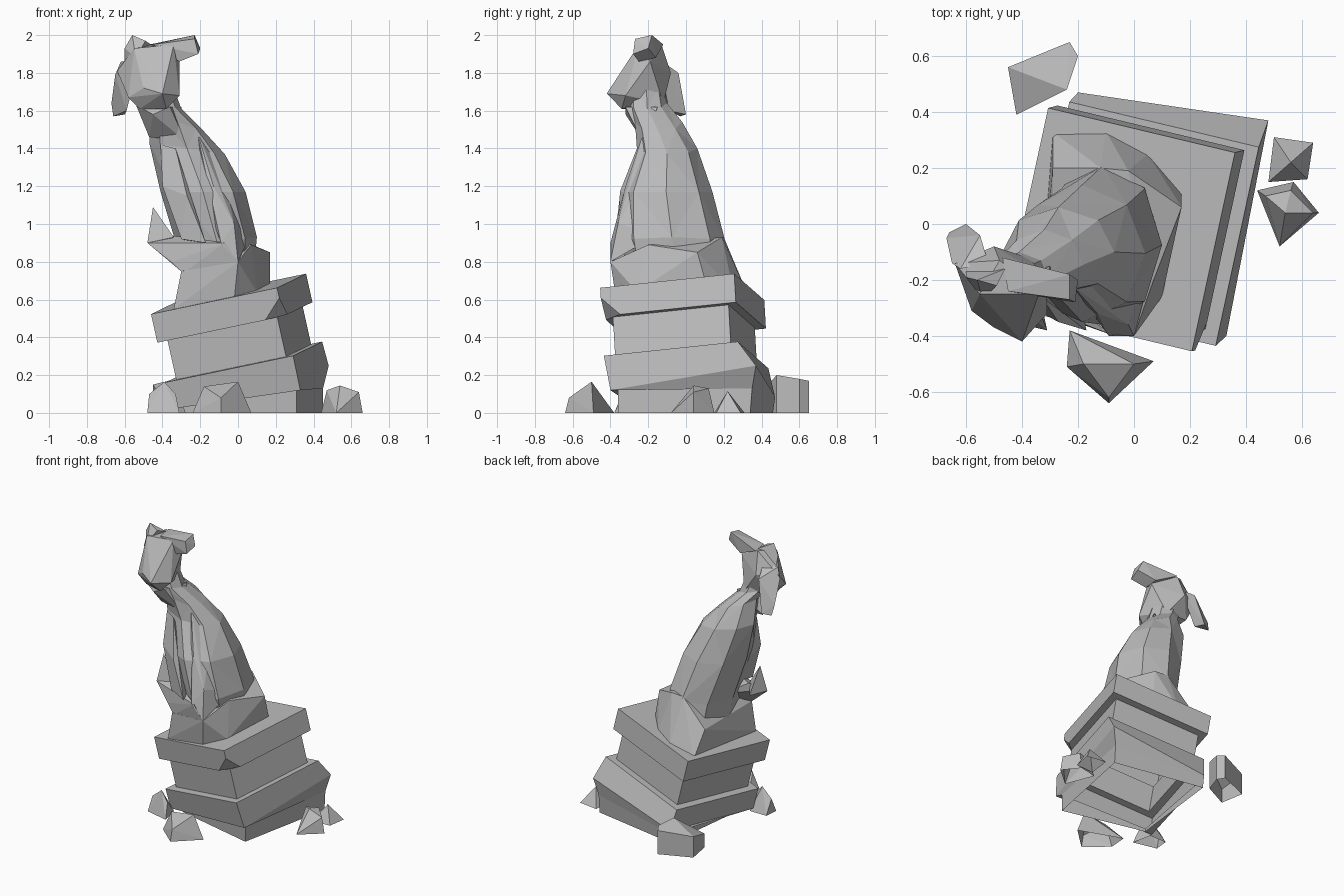
import bpy
import bmesh
import math
from mathutils import Vector

default_cube = bpy.data.objects.get("Cube")
if default_cube:
    bpy.data.objects.remove(default_cube, do_unlink=True)

# Single weathered stone colour
stone = bpy.data.materials.new("grey stone")
stone.use_nodes = True
stone_colour = (.5, .5, .5, 1)
stone.diffuse_color = stone_colour
stone.node_tree.nodes["Principled BSDF"].inputs["Base Color"].default_value = stone_colour


def finish(name, builder):
    """Turn a bmesh into a flat shaded stone object, open where it meets the ground."""
    bmesh.ops.recalc_face_normals(builder, faces=builder.faces)
    grounded = [face for face in builder.faces if all(vert.co.z < .001 for vert in face.verts)]
    bmesh.ops.delete(builder, geom=grounded, context="FACES")
    mesh = bpy.data.meshes.new(name)
    builder.to_mesh(mesh)
    builder.free()
    mesh.materials.append(stone)
    part = bpy.data.objects.new(name, mesh)
    bpy.context.collection.objects.link(part)


def hull(name, points):
    """Chiselled convex lump."""
    builder = bmesh.new()
    for point in points:
        builder.verts.new(point)
    result = bmesh.ops.convex_hull(builder, input=builder.verts)
    unused = [item for item in result["geom_interior"] if isinstance(item, bmesh.types.BMVert)]
    bmesh.ops.delete(builder, geom=unused, context="VERTS")
    bmesh.ops.dissolve_limit(builder, angle_limit=math.radians(1),
                             verts=builder.verts, edges=builder.edges)
    finish(name, builder)


def skin(builder, loops, faceted):
    """Bridge successive loops, split into triangles when faceted."""
    for index, (lower, upper) in enumerate(zip(loops, loops[1:])):
        for step in range(len(lower)):
            following = (step + 1) % len(lower)
            a, b, c, d = lower[step], lower[following], upper[following], upper[step]
            if not faceted:
                builder.faces.new((a, b, c, d))
            elif (index + step) % 2:
                builder.faces.new((a, b, c))
                builder.faces.new((a, c, d))
            else:
                builder.faces.new((a, b, d))
                builder.faces.new((b, c, d))


def torso(name, rings, sides=8):
    """Faceted trunk from rings of height, slope, then x and y extents."""
    builder = bmesh.new()
    loops = []
    for height, slope, left, right, front, back in rings:
        loop = []
        for step in range(sides):
            angle = math.tau * step / sides
            across, along = math.cos(angle), math.sin(angle)
            x = (left + right) / 2 + across * (right - left) / 2
            y = (front + back) / 2 + along * (back - front) / 2
            loop.append(builder.verts.new((x, y, height + slope * across)))
        loops.append(loop)
    skin(builder, loops, faceted=True)
    builder.faces.new(loops[0])
    builder.faces.new(loops[-1])
    finish(name, builder)


# Leaning pedestal: one hollow shell whose courses share a tilted frame
side_axis = Vector((.67, -.16, .14)).normalized()
up_axis = side_axis.cross(Vector((.18, .7, .08))).normalized()
depth_axis = up_axis.cross(side_axis)
pedestal_top = Vector((-.05, -.02, .63))


def course(width, depth, drop):
    return [pedestal_top + side_axis * width * i / 2 + depth_axis * depth * j / 2 - up_axis * drop
            for i, j in ((-1, -1), (1, -1), (1, 1), (-1, 1))]


shell = bmesh.new()
outlines = [
    course(.7, .73, 0), course(.7, .73, .155),
    course(.61, .63, .155), course(.61, .63, .37),
    course(.71, .73, .37),
    [(-.36, -.25, .02), (.33, -.4, .12), (.48, .37, .25), (-.2, .47, .09)],
    [(-.29, -.23, .03), (.31, -.36, .12), (.45, .35, .13), (-.2, .47, .07)],
    [(-.28, -.22, 0), (.31, -.36, 0), (.45, .34, 0), (-.2, .46, 0)]]
shell_loops = [[shell.verts.new(point) for point in outline] for outline in outlines]
skin(shell, shell_loops, faceted=False)
shell.faces.new(shell_loops[0])
# Broken lower corner of the cap
bmesh.ops.bevel(shell, geom=[shell_loops[1][1]], offset=.1, segments=1, affect="VERTICES")
finish("pedestal", shell)

# Fallen rubble around the foot
hull("front_rubble", [
    (-.24, -.51, 0), (-.23, -.38, 0), (.07, -.49, 0), (-.09, -.64, 0),
    (-.18, -.5, .14), (0, -.5, .165), (-.09, -.62, .08)])
hull("back_rubble", [(x, y, z) for x, y, top in (
    (-.45, .56, .15), (-.42, .39, .1), (-.24, .48, .2),
    (-.2, .6, .18), (-.23, .65, .17)) for z in (0, top)])
hull("left_front_rubble", [
    (.44, .12, 0), (.57, .15, 0), (.66, .04, 0), (.52, -.08, 0),
    (.47, .1, .12), (.54, .04, .145), (.56, .12, .13), (.64, .04, .11)])
hull("left_back_rubble", [
    (.5, .31, 0), (.64, .29, 0), (.62, .16, 0), (.48, .15, 0), (.56, .22, .115)])
hull("right_rubble", [
    (-.48, -.34, 0), (-.31, -.38, 0), (-.34, -.24, 0), (-.47, -.24, 0),
    (-.47, -.3, .1), (-.39, -.31, .165), (-.33, -.33, .1)])

# Seated animal: trunk, haunches and forelegs
torso("torso", [
    (.66, .05, -.28, .08, -.32, .25),
    (.9, .03, -.32, .1, -.36, .21),
    (1.17, 0, -.41, .04, -.35, .14),
    (1.4, -.03, -.47, -.07, -.26, .06),
    (1.54, -.05, -.46, -.18, -.27, -.02),
    (1.64, -.03, -.52, -.3, -.31, -.1),
    (1.72, 0, -.54, -.34, -.3, -.12)])
hull("haunches", [
    (-.34, -.31, .55), (-.29, .33, .57), (-.1, .33, .62), (.05, .25, .65),
    (.17, .11, .67), (.1, -.26, .64), (-.02, -.37, .6),
    (.17, .06, .85), (0, -.4, .8), (.07, -.2, .89), (-.02, .19, .93),
    (-.12, .2, .93), (-.29, .2, .74), (-.3, -.32, .75)])
hull("left_foreleg", [
    (-.22, -.22, 1.5), (-.1, -.14, 1.38), (-.13, -.32, 1.2), (-.02, -.36, 1),
    (0, -.4, .8), (-.09, -.4, .9), (.07, -.14, .95), (-.2, -.2, 1.2)])
hull("right_foreleg", [
    (-.41, -.22, 1.42), (-.33, -.26, 1.4), (-.4, -.28, 1.2),
    (-.27, -.35, 1.15), (-.17, -.38, .9), (-.3, -.33, .92), (-.22, -.1, .9)])

# Broken paw with its upright splinter
hull("broken_paw", [
    (-.07, -.4, .9), (0, -.4, .8), (-.29, -.32, .74), (-.35, -.3, .8),
    (-.48, -.24, .9), (-.36, -.2, .94), (-.2, -.15, .85)])
hull("paw_splinter", [
    (-.48, -.24, .9), (-.45, -.2, 1.09), (-.34, -.24, .93), (-.4, -.15, .88)])

# Head, ears and throat
hull("head", [
    (-.55, -.25, 1.93), (-.34, -.25, 1.95), (-.4, -.42, 1.69), (-.5, -.37, 1.72),
    (-.58, -.31, 1.67), (-.31, -.32, 1.68), (-.64, -.14, 1.81), (-.31, -.19, 1.86),
    (-.38, -.34, 1.61), (-.52, -.3, 1.61), (-.5, -.08, 1.8), (-.38, -.12, 1.64),
    (-.56, -.14, 1.66), (-.48, -.13, 1.95)])
hull("raised_ear", [
    (-.23, -.18, 2), (-.2, -.2, 1.93), (-.23, -.27, 1.98), (-.21, -.28, 1.9),
    (-.31, -.25, 1.86), (-.32, -.16, 1.88), (-.47, -.12, 1.95), (-.45, -.24, 1.95)])
hull("drooping_ear", [
    (-.67, -.05, 1.64), (-.66, -.03, 1.57), (-.6, 0, 1.58), (-.59, -.09, 1.6),
    (-.65, -.14, 1.79), (-.55, -.04, 1.8), (-.52, -.14, 1.87), (-.62, -.16, 1.86)])
hull("ear_stump", [
    (-.6, -.19, 1.93), (-.56, -.2, 2), (-.49, -.22, 1.97), (-.46, -.16, 1.95),
    (-.54, -.27, 1.88), (-.6, -.17, 1.86)])
hull("throat", [
    (-.54, -.29, 1.63), (-.36, -.32, 1.62), (-.45, -.32, 1.58), (-.47, -.2, 1.46),
    (-.28, -.23, 1.44), (-.3, -.15, 1.62)])
